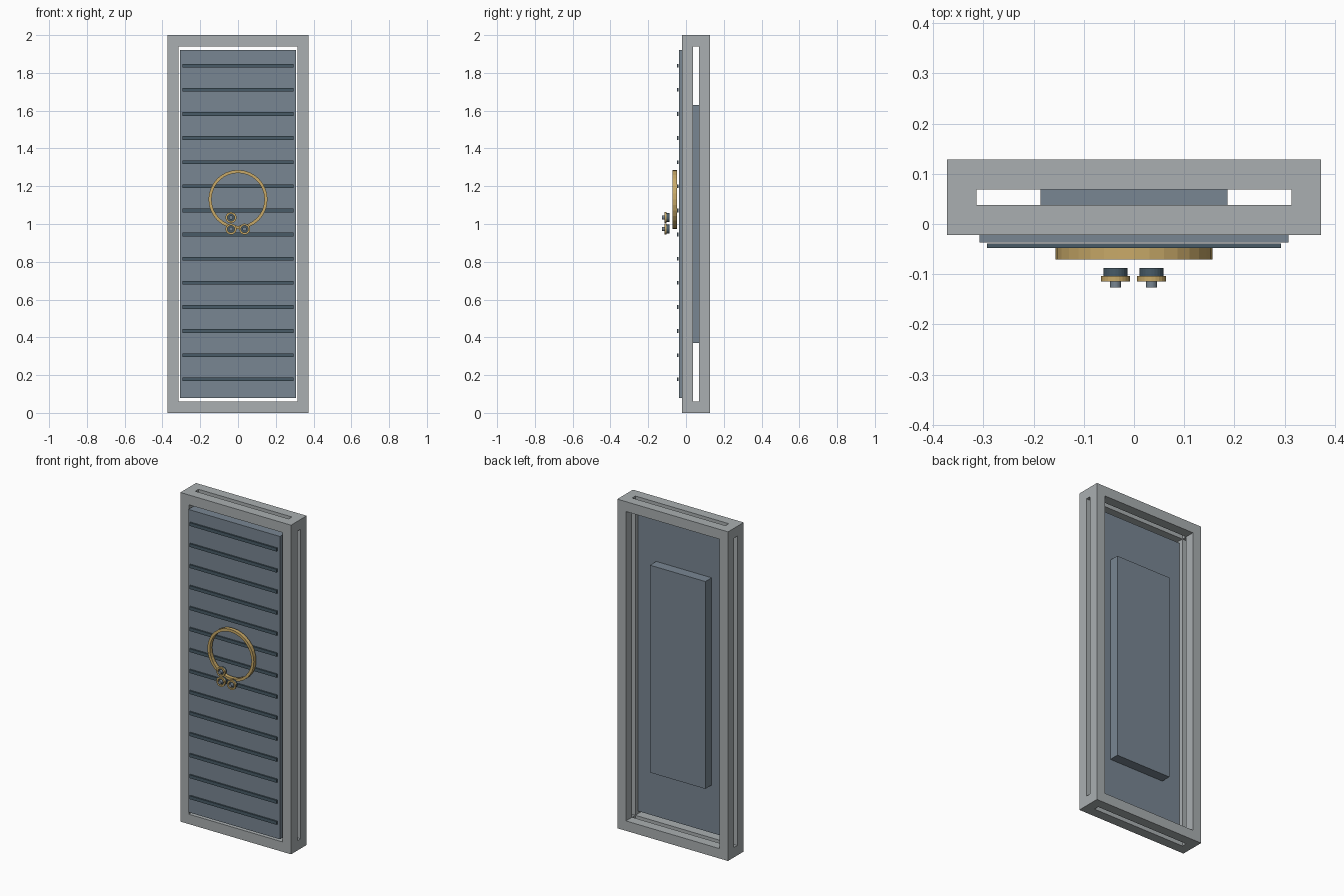
import bpy, bmesh
from math import cos, sin, tau

if "Cube" in bpy.data.objects:
    bpy.data.objects.remove(bpy.data.objects["Cube"], do_unlink=True)


def material(name, rgb):
    m = bpy.data.materials.new(name)
    m.use_nodes = True
    m.diffuse_color = (*rgb, 1)
    m.node_tree.nodes["Principled BSDF"].inputs["Base Color"].default_value = (*rgb, 1)
    return m


GREY = material("light_grey", (0.40, 0.43, 0.44))
SLATE = material("slate_blue", (0.19, 0.24, 0.29))
DARK = material("dark_slate", (0.065, 0.105, 0.135))
GOLD = material("brass", (0.58, 0.40, 0.14))


def make_object(name, bm, mat):
    bmesh.ops.recalc_face_normals(bm, faces=bm.faces)
    mesh = bpy.data.meshes.new(name)
    bm.to_mesh(mesh)
    bm.free()
    mesh.materials.append(mat)
    obj = bpy.data.objects.new(name, mesh)
    bpy.context.collection.objects.link(obj)
    return obj


def box(name, xs, ys, zs, mat):
    bm = bmesh.new()
    bmesh.ops.create_cube(bm, size=1)
    for v in bm.verts:
        v.co = [r[0] if c < 0 else r[1] for c, r in zip(v.co, (xs, ys, zs))]
    return make_object(name, bm, mat)


def disc(name, x, z, ys, outer, mat, inner=0, sides=32):
    """Cylinder along y, or a hollow ring when inner is given."""
    bm = bmesh.new()

    def loop(r, y):
        return [bm.verts.new((x + r * cos(tau * i / sides), y, z + r * sin(tau * i / sides)))
                for i in range(sides)]

    loops = [loop(outer, ys[0]), loop(outer, ys[1])]
    if inner:
        loops += [loop(inner, ys[1]), loop(inner, ys[0])]
        pairs = list(zip(loops, loops[1:] + loops[:1]))
    else:
        pairs = [loops]
        for cap in loops:
            bm.faces.new(cap)
    for a, b in pairs:
        for i in range(sides):
            j = (i + 1) % sides
            bm.faces.new((a[i], a[j], b[j], b[i]))
    return make_object(name, bm, mat)


# Frame: block with a door opening and slots through its sides, top and bottom
HALF_W, OPEN_W, OPEN_Z, SLOT_Y = 0.372, 0.314, (0.06, 1.94), (0.038, 0.069)
frame = box("frame", (-HALF_W, HALF_W), (-0.022, 0.128), (0, 2), GREY)
cutters = [
    box("opening_cutter", (-OPEN_W, OPEN_W), (-1, 1), OPEN_Z, GREY),
    box("side_slot_cutter", (-1, 1), SLOT_Y, OPEN_Z, GREY),
    box("end_slot_cutter", (-OPEN_W, OPEN_W), SLOT_Y, (-1, 3), GREY),
]
bpy.context.view_layer.objects.active = frame
for cutter in cutters:
    cutter.hide_render = True
    mod = frame.modifiers.new("cut", 'BOOLEAN')
    mod.operation = 'DIFFERENCE'
    mod.solver = 'EXACT'
    mod.object = cutter
    bpy.ops.object.modifier_apply(modifier=mod.name)
    bpy.data.objects.remove(cutter, do_unlink=True)

# Door panel and the raised plate on its back
box("door_panel", (-0.308, 0.308), (-0.037, 0.02), (0.08, 1.92), SLATE)
box("back_plate", (-0.186, 0.186), (0.02, 0.08), (0.37, 1.63), SLATE)

# Horizontal ribs across the front
for i in range(14):
    z = 0.178 + i * 0.1277
    box(f"rib_{i + 1}", (-0.293, 0.293), (-0.048, -0.039), (z - 0.01, z + 0.01), DARK)

# Large brass ring
disc("brass_ring", 0, 1.13, (-0.071, -0.048), 0.156, GOLD, inner=0.14)

# Three small knobs: dark base, brass collar, centre pin
for i, (x, z) in enumerate([(-0.037, 1.034), (-0.037, 0.973), (0.035, 0.973)], 1):
    disc(f"knob_base_{i}", x, z, (-0.104, -0.088), 0.024, DARK, sides=24)
    disc(f"knob_collar_{i}", x, z, (-0.115, -0.104), 0.029, GOLD, inner=0.019, sides=24)
    disc(f"knob_pin_{i}", x, z, (-0.126, -0.104), 0.011, SLATE, sides=16)
